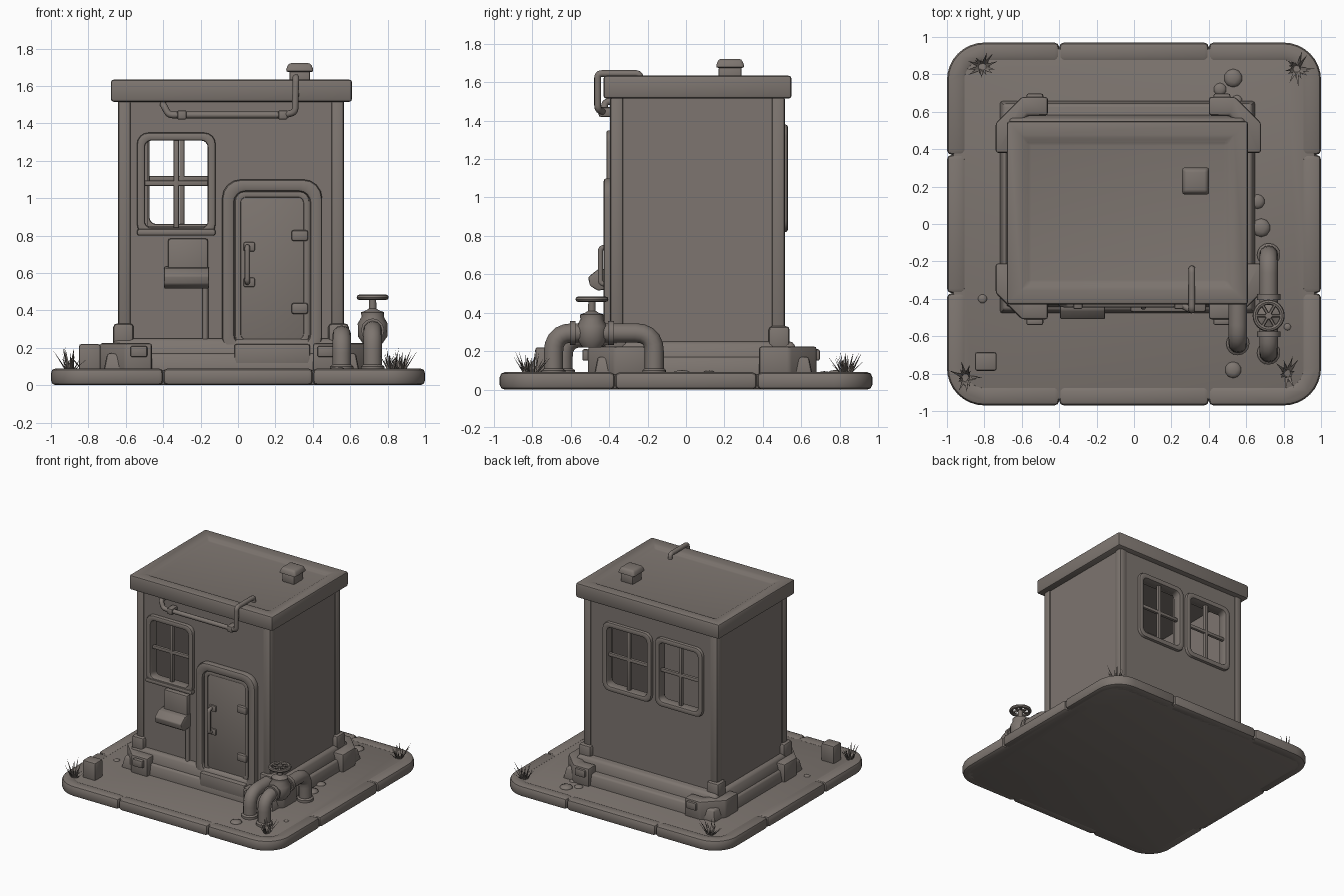
import bpy, bmesh, math, random
from mathutils import Vector, Matrix

if "Cube" in bpy.data.objects:
    bpy.data.objects.remove(bpy.data.objects["Cube"])

random.seed(4)
clay = bpy.data.materials.new("warm_grey")
clay.diffuse_color = (0.205, 0.178, 0.160, 1)
clay.use_nodes = True
clay.node_tree.nodes["Principled BSDF"].inputs["Base Color"].default_value = clay.diffuse_color


def finish(name, bm, bevel=0.0, seg=2):
    bmesh.ops.recalc_face_normals(bm, faces=bm.faces[:])
    me = bpy.data.meshes.new(name)
    bm.to_mesh(me)
    bm.free()
    ob = bpy.data.objects.new(name, me)
    bpy.context.collection.objects.link(ob)
    me.materials.append(clay)
    if bevel:
        m = ob.modifiers.new("bevel", 'BEVEL')
        m.width, m.segments, m.limit_method = bevel, seg, 'ANGLE'
    return ob


def loft(name, loops, bevel=0.0, closed=False, seg=2):
    """Skin equal-length loops of points; cap the ends or close into a ring."""
    bm = bmesh.new()
    rings = [[bm.verts.new(p) for p in l] for l in loops]
    pairs = list(zip(rings, rings[1:])) + ([(rings[-1], rings[0])] if closed else [])
    for a, b in pairs:
        for i in range(len(a)):
            j = (i + 1) % len(a)
            bm.faces.new((a[i], a[j], b[j], b[i]))
    if not closed:
        bm.faces.new(rings[0])
        bm.faces.new(rings[-1])
    return finish(name, bm, bevel, seg)


def rect(x0, x1, y0, y1):
    return [(x0, y0), (x1, y0), (x1, y1), (x0, y1)]


def box(name, x0, x1, y0, y1, z0, z1, bevel=0.01, seg=2):
    return loft(name, [[(x, y, z) for x, y in rect(x0, x1, y0, y1)] for z in (z0, z1)], bevel, seg=seg)


def prism(name, pts, z0, z1, bevel=0.0):
    return loft(name, [[(x, y, z) for x, y in pts] for z in (z0, z1)], bevel)


def rounded(x0, x1, z0, z1, r, n=4):
    out = []
    for k, (cx, cz) in enumerate(((x1 - r, z1 - r), (x0 + r, z1 - r), (x0 + r, z0 + r), (x1 - r, z0 + r))):
        for i in range(n + 1):
            a = math.pi / 2 * (k + i / n)
            out.append((cx + r * math.cos(a), cz + r * math.sin(a)))
    return out


def frame(name, x0, x1, z0, z1, w, y0, y1, r, bevel=0.012):
    """Rounded picture-frame ring standing in the xz plane."""
    o, i = rounded(x0, x1, z0, z1, r), rounded(x0 + w, x1 - w, z0 + w, z1 - w, r * 0.6)
    return loft(name, [[(x, y, z) for x, z in l] for l, y in ((o, y0), (o, y1), (i, y1), (i, y0))], bevel, True)


def lathe(name, profile, x, y, n=16):
    return loft(name, [[(x + r * math.cos(t * 2 * math.pi / n), y + r * math.sin(t * 2 * math.pi / n), z)
                        for t in range(n)] for r, z in profile])


def pipe(name, pts, r, bend=0.0, res=3):
    pts = [Vector(p) for p in pts]
    path = [pts[0]]
    for a, b, c in zip(pts, pts[1:], pts[2:]):
        p, q = b + (a - b).normalized() * bend, b + (c - b).normalized() * bend
        path += [p * (1 - t) ** 2 + b * 2 * t * (1 - t) + q * t * t for t in (0, .2, .4, .6, .8, 1)]
    path.append(pts[-1])
    cu = bpy.data.curves.new(name, 'CURVE')
    cu.dimensions, cu.bevel_depth, cu.bevel_resolution, cu.use_fill_caps = '3D', r, res, True
    sp = cu.splines.new('POLY')
    sp.points.add(len(path) - 1)
    for s, p in zip(sp.points, path):
        s.co = (*p, 1)
    cu.materials.append(clay)
    ob = bpy.data.objects.new(name, cu)
    bpy.context.collection.objects.link(ob)
    return ob


# Ground slab with kerb stones
prism("ground_slab", rounded(-0.97, 0.97, -0.94, 0.94, 0.2, 8), 0.0, 0.082, 0.015)
arc = [(0.8 + 0.2 * math.cos(a), 0.77 + 0.2 * math.sin(a)) for a in [math.pi / 2 * i / 8 for i in range(9)]]
inner = [(0.8 + 0.1 * math.cos(a), 0.77 + 0.1 * math.sin(a)) for a in [math.pi / 2 * i / 8 for i in range(9)]]
corner = [(1, 0.37)] + arc + [(0.4, 0.97), (0.4, 0.87)] + inner[::-1] + [(0.9, 0.37)]
for sx in (-1, 1):
    for sy in (-1, 1):
        prism("kerb_corner", [(sx * x, sy * y) for x, y in corner], 0.0, 0.09, 0.025)
    box("kerb_side", min(sx, sx * .9), max(sx, sx * .9), -0.37, 0.37, 0, 0.09, 0.025)
    box("kerb_end", -0.4, 0.4, min(sx * .97, sx * .87), max(sx * .97, sx * .87), 0, 0.09, 0.025)

# Stepped plinth with chamfered corner braces and post feet
loft("plinth_lower", [[(x, y, z) for x, y in rect(-0.67 - e, 0.60 + e, -0.43 - e, 0.61 + e)]
                      for e, z in ((0.05, 0.07), (0.03, 0.17))], 0.015)
loft("plinth_upper", [[(x, y, z) for x, y in rect(-0.66 - e, 0.585 + e, -0.42 - e, 0.56 + e)]
                      for e, z in ((0.03, 0.15), (0.0, 0.25))], 0.02)
hx, hy = 0.71, 0.595
brace = [(hx - .28, hy), (hx - .14, hy), (hx, hy - .14), (hx, hy - .3), (hx - .1, hy - .3),
         (hx - .1, hy - .17), (hx - .17, hy - .1), (hx - .28, hy - .1)]
for sx in (-1, 1):
    for sy in (-1, 1):
        prism("corner_brace", [(-0.03 + sx * x, 0.085 + sy * y) for x, y in brace], 0.07, 0.225, 0.015)
        cx, cy = -0.0375 + sx * 0.575, 0.06 + sy * 0.425
        box("post_foot", cx - .055, cx + .055, cy - .055, cy + .055, 0.2, 0.33, 0.02)
        px, py = -0.0375 + sx * 0.57, 0.06 + sy * 0.42
        box("corner_post", px - .035, px + .035, py - .035, py + .035, 0.25, 1.53, 0.018)
        bx, by = -0.03 + sx * 0.5, 0.085 + sy * 0.6
        box("brace_clamp", bx - .045, bx + .045, by - .025, by + .012, 0.15, 0.21, 0.01)

# Hollow walls with cut window openings
walls = box("walls", -0.63, 0.555, -0.385, 0.505, 0.2, 1.55, 0)
cuts = [box("cavity_cutter", -0.56, 0.485, -0.32, 0.44, 0.27, 1.5, 0),
        box("front_window_cutter", -0.51, -0.15, -0.6, 0, 0.83, 1.33, 0),
        box("back_window_cutter_a", -0.48, -0.12, 0, 0.8, 0.85, 1.34, 0),
        box("back_window_cutter_b", -0.02, 0.35, 0, 0.8, 0.85, 1.34, 0)]
bpy.context.view_layer.objects.active = walls
for c in cuts:
    m = walls.modifiers.new("cut", 'BOOLEAN')
    m.operation, m.object, m.solver = 'DIFFERENCE', c, 'EXACT'
    bpy.ops.object.modifier_apply(modifier=m.name)
for c in cuts:
    bpy.data.objects.remove(c)

# Windows with cross bars
for name, x0, x1, z0, z1, y0, y1 in (("front_window", -0.54, -0.12, 0.80, 1.35, -0.415, -0.33),
                                     ("back_window_a", -0.515, -0.085, 0.82, 1.38, 0.45, 0.53),
                                     ("back_window_b", -0.055, 0.385, 0.82, 1.38, 0.45, 0.53)):
    frame(name + "_frame", x0, x1, z0, z1, 0.042, y0, y1, 0.06)
    xm, zm, ym = (x0 + x1) / 2, (z0 + z1) / 2 + 0.005, (y0 + y1) / 2
    box(name + "_mullion", xm - .014, xm + .014, ym - .015, ym + .015, z0 + .03, z1 - .03, 0.006)
    box(name + "_crossbar", x0 + .03, x1 - .03, ym - .013, ym + .013, zm - .014, zm + .014, 0.006)
box("front_window_sill", -0.54, -0.12, -0.425, -0.36, 0.80, 0.835, 0.012)

# Roof with raised rim, and vent
rl = [(0, 1.515), (0, 1.635), (-0.09, 1.63), (-0.115, 1.61)]
loft("roof", [[(x, y, z) for x, y in rect(-0.68 - e, 0.61 + e, -0.43 - e, 0.55 + e)] for e, z in rl], 0.018)
box("vent_neck", 0.275, 0.385, 0.17, 0.29, 1.6, 1.68, 0.01)
loft("vent_cap", [[(x, y, z) for x, y in rect(0.33 - e, 0.33 + e, 0.23 - e, 0.23 + e)]
                  for e, z in ((0.077, 1.675), (0.06, 1.722))], 0.014)

# Door, frame, handle and hinges
frame("door_frame", -0.085, 0.45, 0.15, 1.10, 0.065, -0.43, -0.36, 0.1, 0.018)
box("door", -0.03, 0.39, -0.405, -0.37, 0.215, 1.05, 0.01)
frame("door_panel_border", -0.015, 0.38, 0.215, 1.035, 0.03, -0.415, -0.39, 0.05, 0.006)
box("door_step", -0.02, 0.385, -0.47, -0.38, 0.1, 0.22, 0.012)
pipe("door_handle", [(0.05, -0.40, 0.74), (0.05, -0.445, 0.74), (0.05, -0.445, 0.55), (0.05, -0.40, 0.55)], 0.014, 0.02)
for z in (0.55, 0.74):
    box("handle_plate", 0.03, 0.09, -0.418, -0.39, z - .025, z + .025, 0.008)
for z in (0.41, 0.80):
    box("hinge", 0.285, 0.375, -0.43, -0.39, z - .03, z + .03, 0.014)

# Mailbox-like wall box with lip and conduit
box("wall_box", -0.375, -0.16, -0.425, -0.37, 0.54, 0.785, 0.015)
loft("wall_box_lip", [[(x, y, z) for y, z in ((-0.38, 0.635), (-0.46, 0.625), (-0.51, 0.585), (-0.50, 0.54),
                                              (-0.46, 0.515), (-0.38, 0.525))] for x in (-0.395, -0.155)], 0.008)
pipe("conduit", [(-0.175, -0.395, 0.55), (-0.175, -0.395, 0.24)], 0.016)

# Thin pipe under the eaves, climbing onto the roof
pipe("roof_pipe", [(-0.40, -0.38, 1.50), (-0.40, -0.42, 1.50), (-0.37, -0.43, 1.445), (0.25, -0.43, 1.445),
                   (0.305, -0.46, 1.46), (0.31, -0.46, 1.645), (0.31, -0.24, 1.645), (0.31, -0.24, 1.60)], 0.018, 0.022)
for x in (-0.30, 0.24):
    box("pipe_clip", x - .025, x + .025, -0.455, -0.37, 1.42, 1.47, 0.01)

# Water pipes and valve
pipe("valve_pipe", [(0.72, -0.69, 0.06), (0.72, -0.69, 0.295), (0.72, -0.165, 0.295), (0.72, -0.165, 0.06)], 0.05, 0.1, 4)
pipe("wall_pipe", [(0.555, -0.36, 0.27), (0.555, -0.64, 0.27), (0.555, -0.64, 0.06)], 0.05, 0.1, 4)
for x, y in ((0.72, -0.69), (0.72, -0.165), (0.555, -0.64)):
    lathe("pipe_collar", [(0.062, 0.07), (0.062, 0.10), (0.05, 0.11)], x, y)
for y in (-0.59, -0.39):
    pipe("pipe_joint", [(0.72, y - .015, 0.295), (0.72, y + .015, 0.295)], 0.062, 0, 4)
lathe("valve_body", [(0.05, 0.22), (0.078, 0.26), (0.08, 0.33), (0.06, 0.365), (0.062, 0.39), (0.035, 0.40),
                     (0.02, 0.41), (0.018, 0.485)], 0.72, -0.49)
rim = [[(0.72 + (0.072 + 0.014 * math.cos(b)) * math.cos(a), -0.49 + (0.072 + 0.014 * math.cos(b)) * math.sin(a),
         0.47 + 0.014 * math.sin(b)) for b in [math.pi / 4 * j for j in range(8)]]
       for a in [math.pi / 12 * i for i in range(24)]]
loft("valve_wheel", rim, closed=True)
for k in range(3):
    a = math.pi / 3 * k
    d = Vector((math.cos(a), math.sin(a), 0)) * 0.07
    c = Vector((0.72, -0.49, 0.472))
    pipe("wheel_spoke", [c - d, c + d], 0.009, 0, 1)

# Stone block and loose pebbles
box("stone_block", -0.85, -0.735, -0.785, -0.685, 0.06, 0.22, 0.012)
for x, y, r in ((0.53, -0.78, .045), (0.53, 0.78, .05), (0.46, 0.72, .035), (0.66, 0.12, .04), (0.68, -0.02, .05),
                (-0.81, -0.40, .025), (0.55, 0.66, .03), (0.82, -0.55, .02)):
    bm = bmesh.new()
    bmesh.ops.create_icosphere(bm, subdivisions=2, radius=r,
                               matrix=Matrix.Translation((x, y, 0.08)) @ Matrix.Diagonal((1, 1, 0.45, 1)))
    finish("pebble", bm)

# Grass tufts of pointed blades
for x, y in ((-0.81, 0.84), (0.87, 0.83), (-0.90, -0.82), (0.82, -0.80)):
    bm = bmesh.new()
    for k in range(16):
        a, lean, h = k * 2.4, random.uniform(0.01, 0.085), random.uniform(0.06, 0.13)
        d, s = Vector((math.cos(a), math.sin(a), 0)), Vector((-math.sin(a), math.cos(a), 0))
        b = Vector((x, y, 0.075)) + d * 0.015
        base = [bm.verts.new(b + v) for v in (s * 0.01, -s * 0.01, d * 0.008)]
        tip = bm.verts.new(b + d * lean + Vector((0, 0, h)))
        for i in range(3):
            bm.faces.new((base[i], base[(i + 1) % 3], tip))
    finish("grass_tuft", bm)

# Bake bevels and curves, then smooth
bpy.ops.object.select_all(action='SELECT')
bpy.context.view_layer.objects.active = walls
bpy.ops.object.convert(target='MESH')
bpy.ops.object.shade_smooth_by_angle(angle=math.radians(40))
